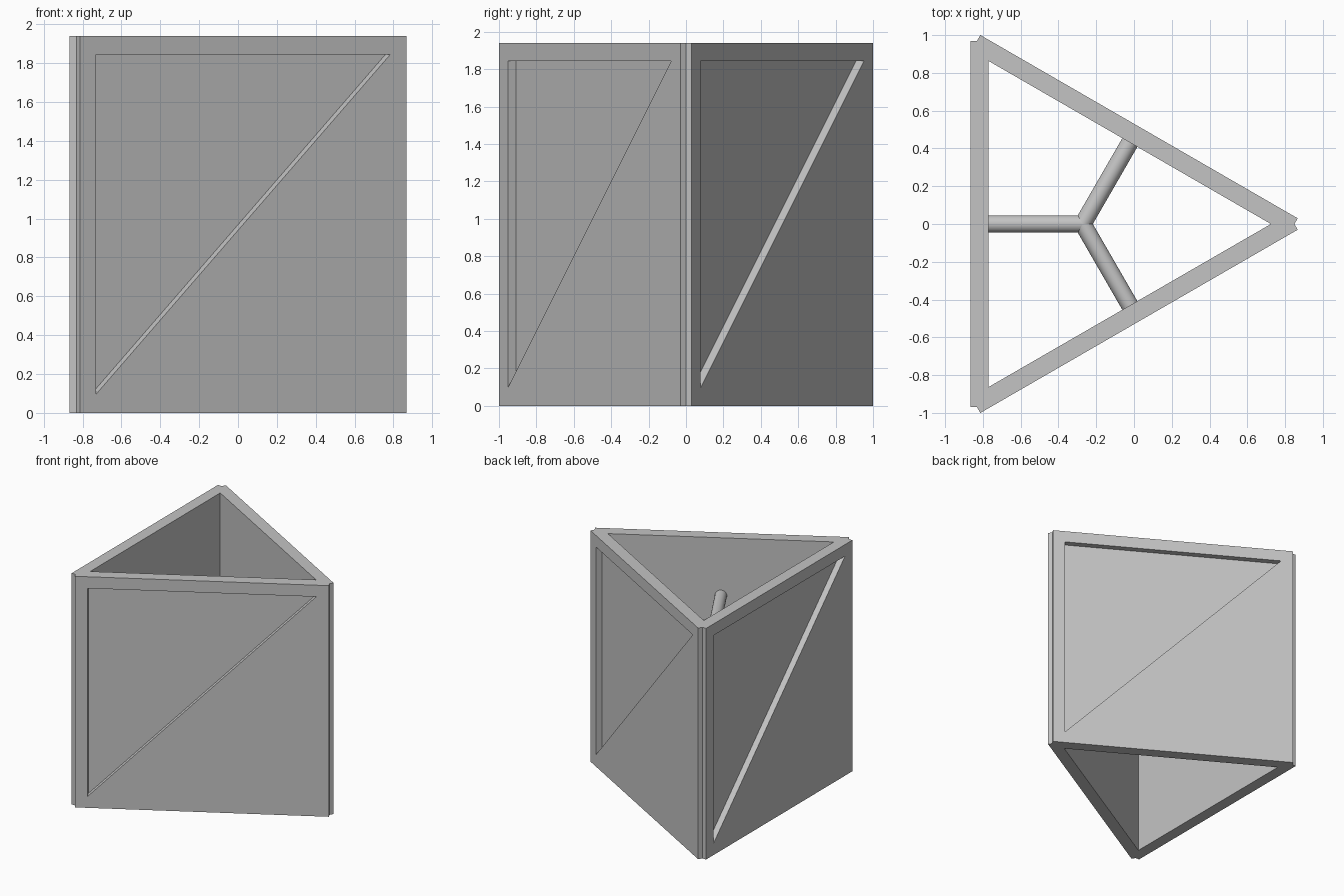
import bpy, bmesh, math
from mathutils import Matrix, Vector

cube = bpy.data.objects.get("Cube")
if cube:
    bpy.data.objects.remove(cube, do_unlink=True)

HALF = 0.97          # half the panel width
HEIGHT = 1.94
THICK = 0.097
OUTER = 0.595        # hub axis to a panel's outer face
RECESS = 0.05
HUB = Vector((-0.271, 0, 0))
ROD_Z = 1.455
ROD_R = 0.046

grey = bpy.data.materials.new("light grey")
grey.use_nodes = True
colour = (0.55, 0.55, 0.55, 1)
grey.diffuse_color = colour
grey.node_tree.nodes["Principled BSDF"].inputs["Base Color"].default_value = colour


def finish(bm, name, angle):
    """Turn a part around the hub and link it to the scene."""
    bm.transform(Matrix.Translation(HUB) @ Matrix.Rotation(angle, 4, "Z"))
    bmesh.ops.recalc_face_normals(bm, faces=bm.faces)
    mesh = bpy.data.meshes.new(name)
    bm.to_mesh(mesh)
    bm.free()
    mesh.materials.append(grey)
    obj = bpy.data.objects.new(name, mesh)
    bpy.context.collection.objects.link(obj)
    return obj


def add_panel(name, angle):
    """Square slab with a sunken triangle in its outer face."""
    bm = bmesh.new()
    m = HALF - THICK
    top = HEIGHT - THICK

    def loop(points, y):
        return [bm.verts.new((x, y, z)) for x, z in points]

    square = [(-HALF, 0), (HALF, 0), (HALF, HEIGHT), (-HALF, HEIGHT)]
    triangle = [(-m, THICK), (m, top), (-m, top)]
    a, b, c, d = front = loop(square, -OUTER)
    back = loop(square, -OUTER + THICK)
    p, r, q = rim = loop(triangle, -OUTER)
    floor = loop(triangle, -OUTER + RECESS)

    # Outer face around the recess
    for face in ((a, p, q, d), (d, q, r, c), (a, b, r, p), (b, c, r)):
        bm.faces.new(face)
    bm.faces.new(back)
    bm.faces.new(floor)
    # Side walls of the slab and of the recess
    for near, far in ((front, back), (rim, floor)):
        n = len(near)
        for i in range(n):
            j = (i + 1) % n
            bm.faces.new((near[i], near[j], far[j], far[i]))
    finish(bm, name, angle)


def add_rod(name, angle):
    """Round strut from the hub to the middle of a panel."""
    bm = bmesh.new()
    length = OUTER - THICK + 0.01
    bmesh.ops.create_cone(
        bm, cap_ends=True, segments=32, radius1=ROD_R, radius2=ROD_R, depth=length,
        matrix=Matrix.Translation((0, -length / 2, ROD_Z)) @ Matrix.Rotation(math.pi / 2, 4, "X"))
    obj = finish(bm, name, angle)
    bpy.ops.object.select_all(action="DESELECT")
    obj.select_set(True)
    bpy.context.view_layer.objects.active = obj
    bpy.ops.object.shade_smooth_by_angle(angle=math.radians(40))


# Three identical walls and struts around the hub
for side, degrees in (("front", 30), ("back", 150), ("right", 270)):
    add_panel(side + "_panel", math.radians(degrees))
    add_rod(side + "_rod", math.radians(degrees))
